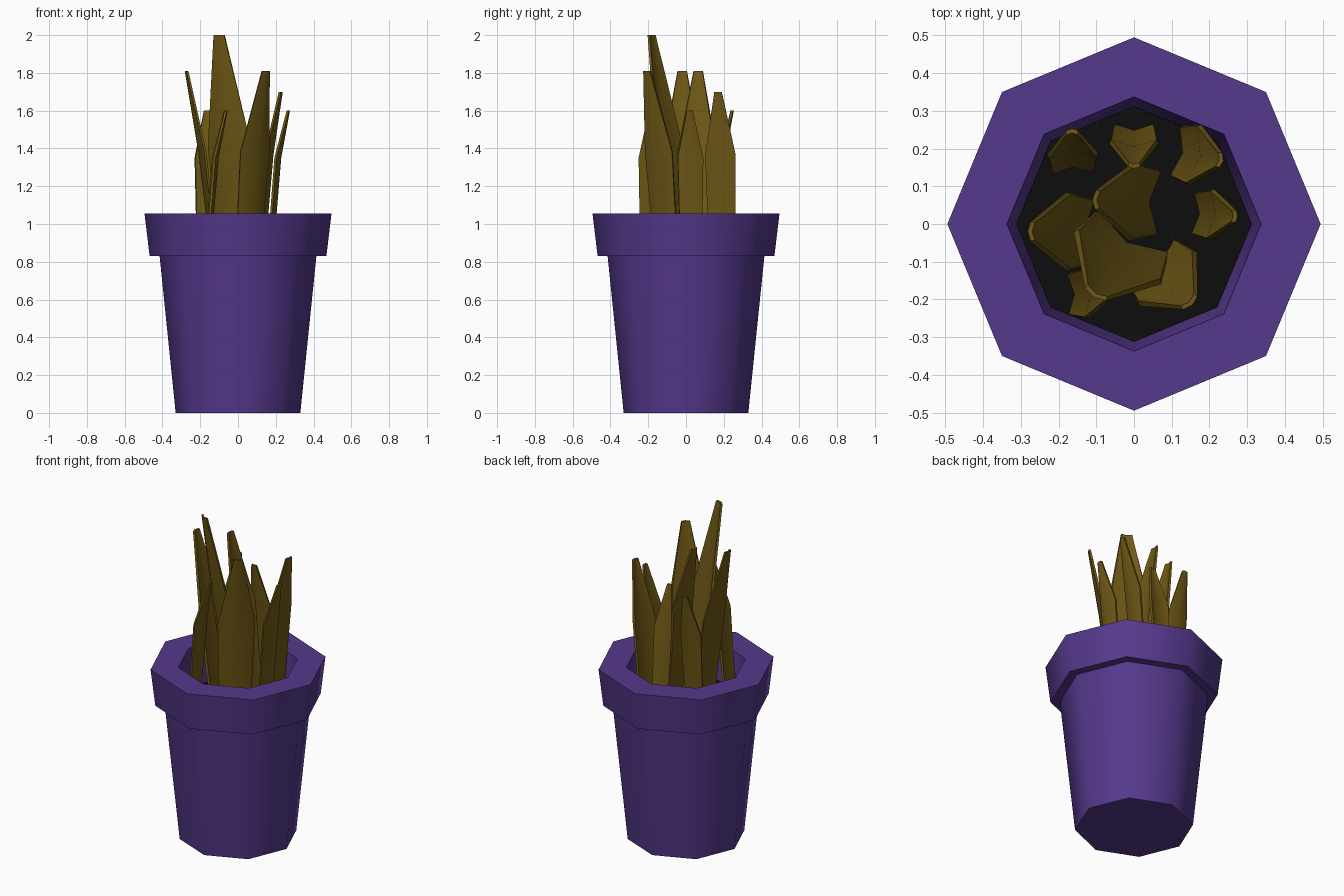
import bpy, bmesh
from math import cos, sin, pi, radians
from mathutils import Vector

if "Cube" in bpy.data.objects:
    bpy.data.objects.remove(bpy.data.objects["Cube"])


def material(name, rgb):
    m = bpy.data.materials.new(name)
    m.diffuse_color = (*rgb, 1)
    m.use_nodes = True
    m.node_tree.nodes["Principled BSDF"].inputs["Base Color"].default_value = m.diffuse_color
    return m


def loft(name, rings, mat, cap_start=True, cap_end=True):
    """Skin a list of equally sized closed rings into one mesh."""
    bm = bmesh.new()
    rows = [[bm.verts.new(p) for p in ring] for ring in rings]
    n = len(rows[0])
    for a, b in zip(rows, rows[1:]):
        for i in range(n):
            j = (i + 1) % n
            bm.faces.new((a[i], a[j], b[j], b[i]))
    if cap_start:
        bm.faces.new(rows[0][::-1])
    if cap_end:
        bm.faces.new(rows[-1])
    bmesh.ops.recalc_face_normals(bm, faces=bm.faces)
    me = bpy.data.meshes.new(name)
    bm.to_mesh(me)
    bm.free()
    ob = bpy.data.objects.new(name, me)
    bpy.context.collection.objects.link(ob)
    me.materials.append(mat)
    bpy.ops.object.select_all(action='DESELECT')
    ob.select_set(True)
    bpy.context.view_layer.objects.active = ob
    bpy.ops.object.shade_smooth_by_angle(angle=radians(50))
    return ob


def octagon(r, z):
    return [(r * cos(i * pi / 4), r * sin(i * pi / 4), z) for i in range(8)]


purple = material("pot_purple", (0.09, 0.04, 0.26))
olive = material("leaf_olive", (0.16, 0.10, 0.008))
black = material("soil_black", (0.004, 0.004, 0.004))

SOIL_Z = 0.83

# Pot: outside profile, stepped rim, then down the inner wall
profile = [(0.33, 0), (0.415, 0.83), (0.468, 0.83), (0.495, 1.055),
           (0.337, 1.055), (0.311, SOIL_Z - 0.02)]
loft("pot", [octagon(r, z) for r, z in profile], purple)

# Soil disc
loft("soil", [octagon(0.309, SOIL_Z - 0.015), octagon(0.312, SOIL_Z)], black)


def leaf(index, x, y, angle, width, length, height):
    """Folded blade leaning along angle; (x, y) is the keel at its tip."""
    a = radians(angle)
    fwd = Vector((cos(a), sin(a), 0))
    side = Vector((-sin(a), cos(a), 0))
    mid_z = 1.35 + 0.15 * (height - 1.6)
    # height, distance of keel behind the tip, half width
    levels = [(SOIL_Z - 0.01, 0.82 * length, 0.42 * width),
              (mid_z, 0.42 * length, 0.5 * width),
              (height, 0, 0.12 * width)]
    t = 0.012
    rings = []
    for z, back, hw in levels:
        fold = 0.3 * hw
        c = Vector((x, y, z)) - fwd * back
        rings.append([c - side * hw - fwd * fold, c, c + side * hw - fwd * fold,
                      c + side * hw * 0.93 - fwd * (fold + t), c - fwd * t,
                      c - side * hw * 0.93 - fwd * (fold + t)])
    loft(f"leaf_{index}", rings, olive)


# Leaves: tip x, tip y, lean direction, width, lean length, tip height
leaves = [
    (-0.165, 0.253, 92, 0.135, 0.110, 1.60),
    (0.000, 0.147, -90, 0.130, 0.110, 1.60),
    (0.237, 0.168, -11, 0.165, 0.120, 1.70),
    (0.275, 0.020, -4, 0.135, 0.110, 1.60),
    (-0.110, 0.065, 177, 0.210, 0.170, 1.81),
    (-0.282, -0.020, 180, 0.210, 0.170, 1.81),
    (-0.107, -0.195, -121, 0.270, 0.195, 2.00),
    (0.155, -0.215, -47, 0.210, 0.150, 1.81),
    (-0.055, -0.180, 3, 0.135, 0.112, 1.60),
]
for i, spec in enumerate(leaves, 1):
    leaf(i, *spec)
